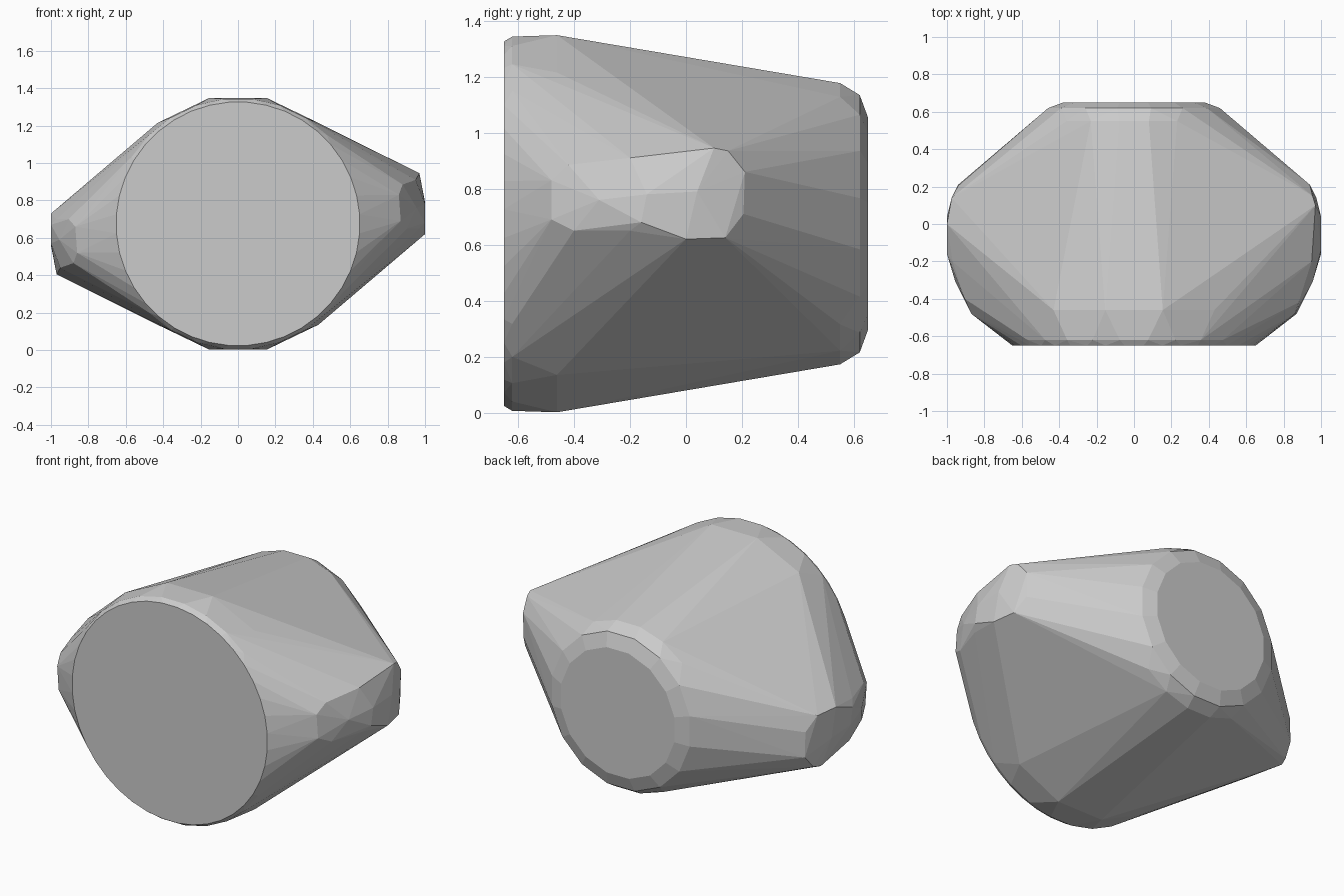
import bpy, bmesh, math

if "Cube" in bpy.data.objects:
    bpy.data.objects.remove(bpy.data.objects["Cube"])

CZ = 0.675  # height of the front-to-back axis


def ring(y, r, n, flat_top=True):
    """Points of a regular polygon around the front-to-back axis."""
    off = math.pi / 2 + (math.pi / n if flat_top else 0)
    return [(r * math.cos(off + 2 * math.pi * i / n), y,
             CZ + r * math.sin(off + 2 * math.pi * i / n)) for i in range(n)]


points = []

# Round front: large flat disc with a narrow bevel behind it
points += ring(-0.65, 0.652, 40)
points += ring(-0.62, 0.672, 28)
points += ring(-0.46, 0.69, 14)

# Smaller round back with two bevel steps
points += ring(0.55, 0.508, 20)
points += ring(0.62, 0.468, 16)
points += ring(0.65, 0.385, 16)

# Blunt side tip (x, y, z), repeated on the other side by a half turn
tip = [
    (0.97, 0.10, 0.945), (0.955, 0.15, 0.935), (0.94, 0.21, 0.86),
    (0.94, 0.205, 0.71), (0.975, 0.14, 0.625), (1.00, 0.00, 0.62),
    (0.97, -0.20, 0.65), (0.905, -0.40, 0.65), (0.87, -0.48, 0.69),
    (0.86, -0.48, 0.83), (0.88, -0.42, 0.885), (0.95, -0.20, 0.91),
    (1.00, 0.04, 0.79), (1.00, -0.14, 0.78), (1.00, -0.16, 0.68),
    (0.955, -0.31, 0.76),
]
points += tip
points += [(-x, y, 2 * CZ - z) for x, y, z in tip]

# Wrap everything in one faceted skin
bm = bmesh.new()
for p in points:
    bm.verts.new(p)
hull = bmesh.ops.convex_hull(bm, input=bm.verts[:])
loose = [v for v in bm.verts if not v.link_faces]
bmesh.ops.delete(bm, geom=loose, context='VERTS')
bmesh.ops.dissolve_limit(bm, angle_limit=math.radians(0.5),
                         verts=bm.verts[:], edges=bm.edges[:])
bmesh.ops.recalc_face_normals(bm, faces=bm.faces[:])

mesh = bpy.data.meshes.new("faceted_shell")
bm.to_mesh(mesh)
bm.free()
shell = bpy.data.objects.new("faceted_shell", mesh)
bpy.context.collection.objects.link(shell)
